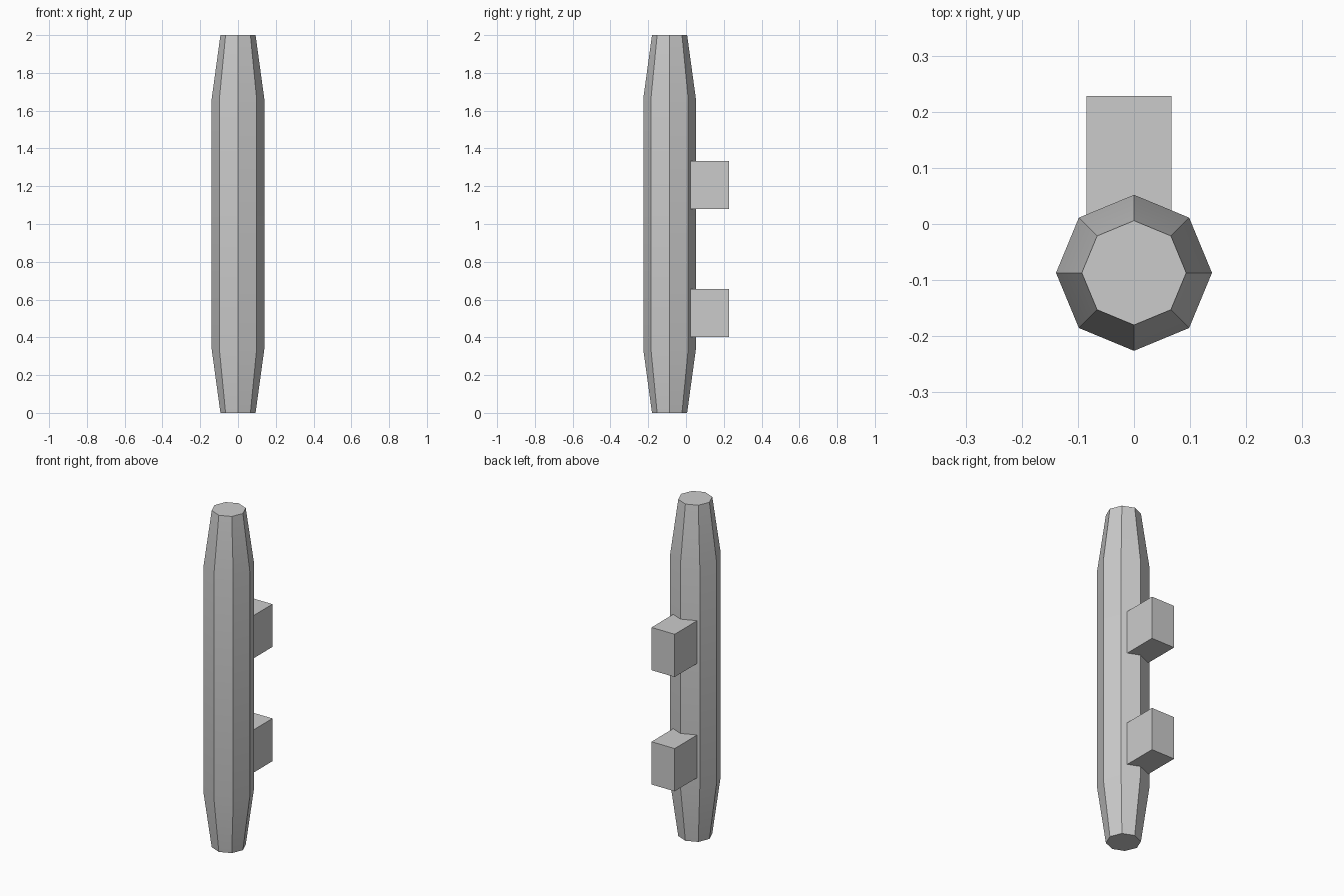
import bpy, bmesh, math

cube = bpy.data.objects.get("Cube")
if cube:
    bpy.data.objects.remove(cube, do_unlink=True)

grey = bpy.data.materials.new("plain_grey")
grey.use_nodes = True
colour = (0.6, 0.6, 0.6, 1)
grey.diffuse_color = colour
grey.node_tree.nodes["Principled BSDF"].inputs["Base Color"].default_value = colour


def add_object(name, bm):
    bmesh.ops.recalc_face_normals(bm, faces=bm.faces)
    mesh = bpy.data.meshes.new(name)
    bm.to_mesh(mesh)
    bm.free()
    mesh.materials.append(grey)
    obj = bpy.data.objects.new(name, mesh)
    bpy.context.collection.objects.link(obj)
    return obj


# Eight-sided bar, tapered at both ends
SIDES = 8
bm = bmesh.new()
rings = []
for radius, z in ((0.093, 0), (0.139, 0.335), (0.139, 1.665), (0.093, 2)):
    angles = [math.tau * i / SIDES for i in range(SIDES)]
    rings.append([bm.verts.new((radius * math.cos(a), radius * math.sin(a) - 0.087, z))
                  for a in angles])
for low, high in zip(rings, rings[1:]):
    for i in range(SIDES):
        j = (i + 1) % SIDES
        bm.faces.new((low[i], low[j], high[j], high[i]))
bm.faces.new(rings[0][::-1])
bm.faces.new(rings[-1])
bar = add_object("tapered_bar", bm)
bpy.context.view_layer.objects.active = bar
bar.select_set(True)
bpy.ops.object.shade_smooth_by_angle(angle=math.radians(30))

# Two mounting blocks, sunk into the back of the bar
for name, z in (("lower_mount", 0.528), ("upper_mount", 1.207)):
    bm = bmesh.new()
    bmesh.ops.create_cube(bm, size=1)
    bmesh.ops.scale(bm, vec=(0.152, 0.256, 0.254), verts=bm.verts)
    bmesh.ops.translate(bm, vec=(-0.009, 0.1, z), verts=bm.verts)
    add_object(name, bm)
